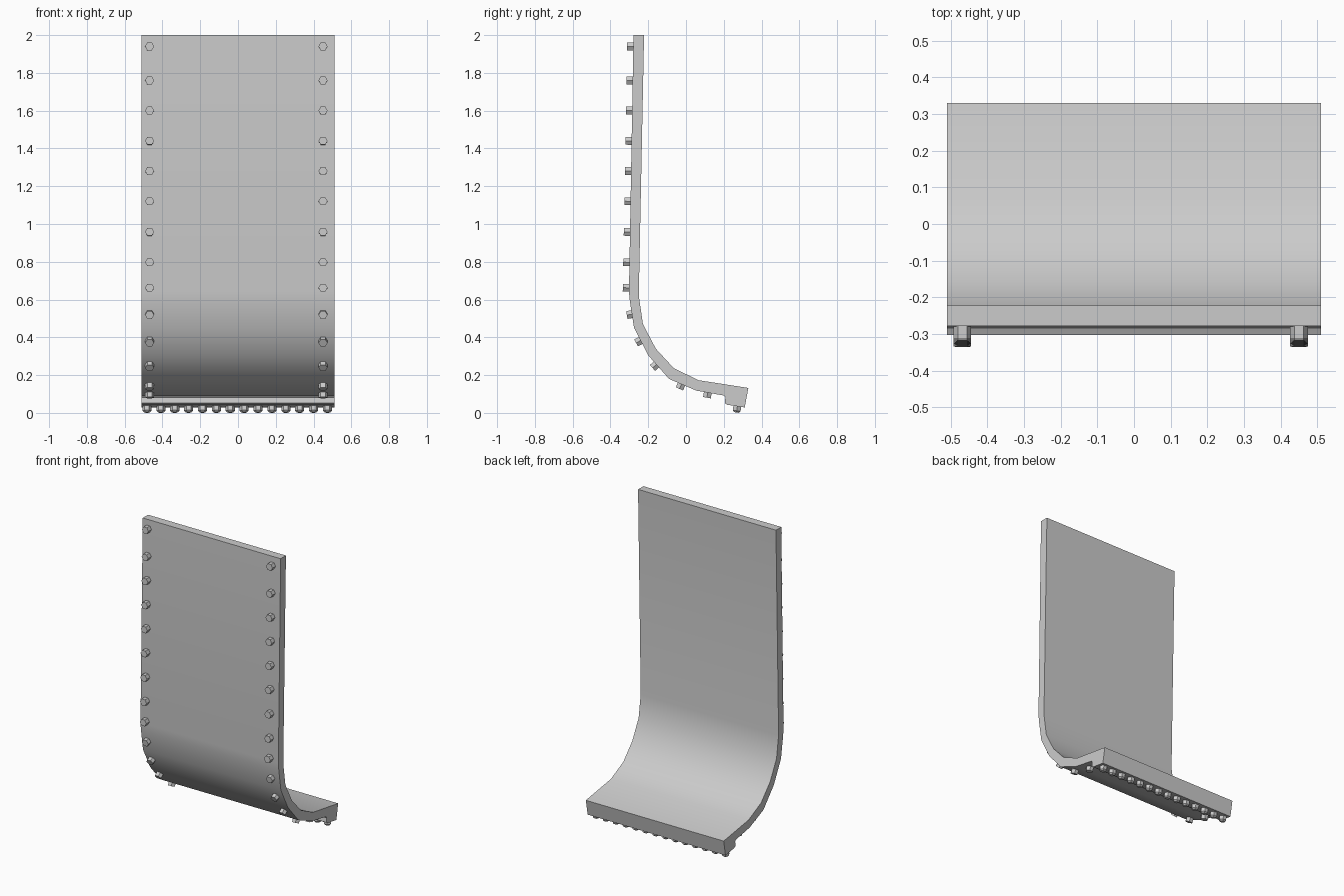
import bpy, bmesh, math
from mathutils import Vector

if "Cube" in bpy.data.objects:
    bpy.data.objects.remove(bpy.data.objects["Cube"])

HALF_W = 0.51

# Side profile (y, z): front/underside from the top down, then lip, then inner face back up
outer = [(-0.278, 2.0), (-0.302, 0.64), (-0.297, 0.59), (-0.275, 0.45), (-0.20, 0.305),
         (-0.09, 0.18), (0.055, 0.118), (0.20, 0.092)]
lip = [(0.209, 0.082), (0.205, 0.052), (0.218, 0.043), (0.311, 0.029), (0.33, 0.132)]
inner = [(0.066, 0.173), (-0.065, 0.237), (-0.16, 0.34), (-0.228, 0.47),
         (-0.25, 0.62), (-0.222, 2.0)]


def add_object(name, bm):
    bmesh.ops.recalc_face_normals(bm, faces=bm.faces)
    mesh = bpy.data.meshes.new(name)
    bm.to_mesh(mesh)
    bm.free()
    ob = bpy.data.objects.new(name, mesh)
    bpy.context.collection.objects.link(ob)
    return ob


def add_bolt(bm, base, normal, length, chamfer):
    """Six-sided head from just under the surface, with corners to left and right."""
    n = normal.normalized()
    side = Vector((1, 0, 0))
    up = n.cross(side)
    sections = [(-0.012, 0.024), (length - chamfer, 0.024)]
    if chamfer > 0:
        sections.append((length, 0.024 - chamfer))
    rings = []
    for d, r in sections:
        rings.append([bm.verts.new(base + n * d + side * r * math.cos(a) + up * r * math.sin(a))
                      for a in (math.tau * i / 6 for i in range(6))])
    for a, b in zip(rings, rings[1:]):
        for i in range(6):
            j = (i + 1) % 6
            bm.faces.new((a[i], a[j], b[j], b[i]))
    bm.faces.new(rings[0])
    bm.faces.new(rings[-1])


# Curved plate with its thick lip, extruded across x
bm = bmesh.new()
face = bm.faces.new([bm.verts.new((-HALF_W, y, z)) for y, z in outer + lip + inner])
ext = bmesh.ops.extrude_face_region(bm, geom=[face], use_keep_orig=True)
moved = [v for v in ext["geom"] if isinstance(v, bmesh.types.BMVert)]
bmesh.ops.translate(bm, verts=moved, vec=(2 * HALF_W, 0, 0))
plate = add_object("curved_plate", bm)
bpy.context.view_layer.objects.active = plate
plate.select_set(True)
bpy.ops.object.shade_smooth_by_angle(angle=math.radians(30))


def surface_point(y, z):
    """Nearest point on the outer profile, with its outward normal."""
    p, best = Vector((y, z)), None
    for a, b in zip(outer, outer[1:]):
        a, b = Vector(a), Vector(b)
        d = b - a
        t = max(0, min(1, (p - a).dot(d) / d.length_squared))
        q = a + d * t
        if best is None or (p - q).length < best[0]:
            best = ((p - q).length, q, Vector((0, d.y, -d.x)))
    return Vector((0, best[1].x, best[1].y)), best[2]


# Bolt rows down both edges of the plate
spots = [(-0.29, z) for z in (1.94, 1.76, 1.6, 1.44, 1.28, 1.12, 0.958, 0.797, 0.662)]
spots += [(-0.302, 0.52), (-0.25, 0.378), (-0.164, 0.25), (-0.025, 0.15), (0.115, 0.105)]
for name, x in (("edge_bolts_left", -0.468), ("edge_bolts_right", 0.45)):
    bm = bmesh.new()
    for y, z in spots:
        base, normal = surface_point(y, z)
        add_bolt(bm, base + Vector((x, 0, 0)), normal, 0.033 if z > 0.6 else 0.027, 0)
    add_object(name, bm)

# Bolt row under the lip
bm = bmesh.new()
for i in range(14):
    add_bolt(bm, Vector((-0.482 + i * 0.0735, 0.272, 0.036)), Vector((0, -0.15, -1)), 0.034, 0.009)
add_object("lip_bolts", bm)
